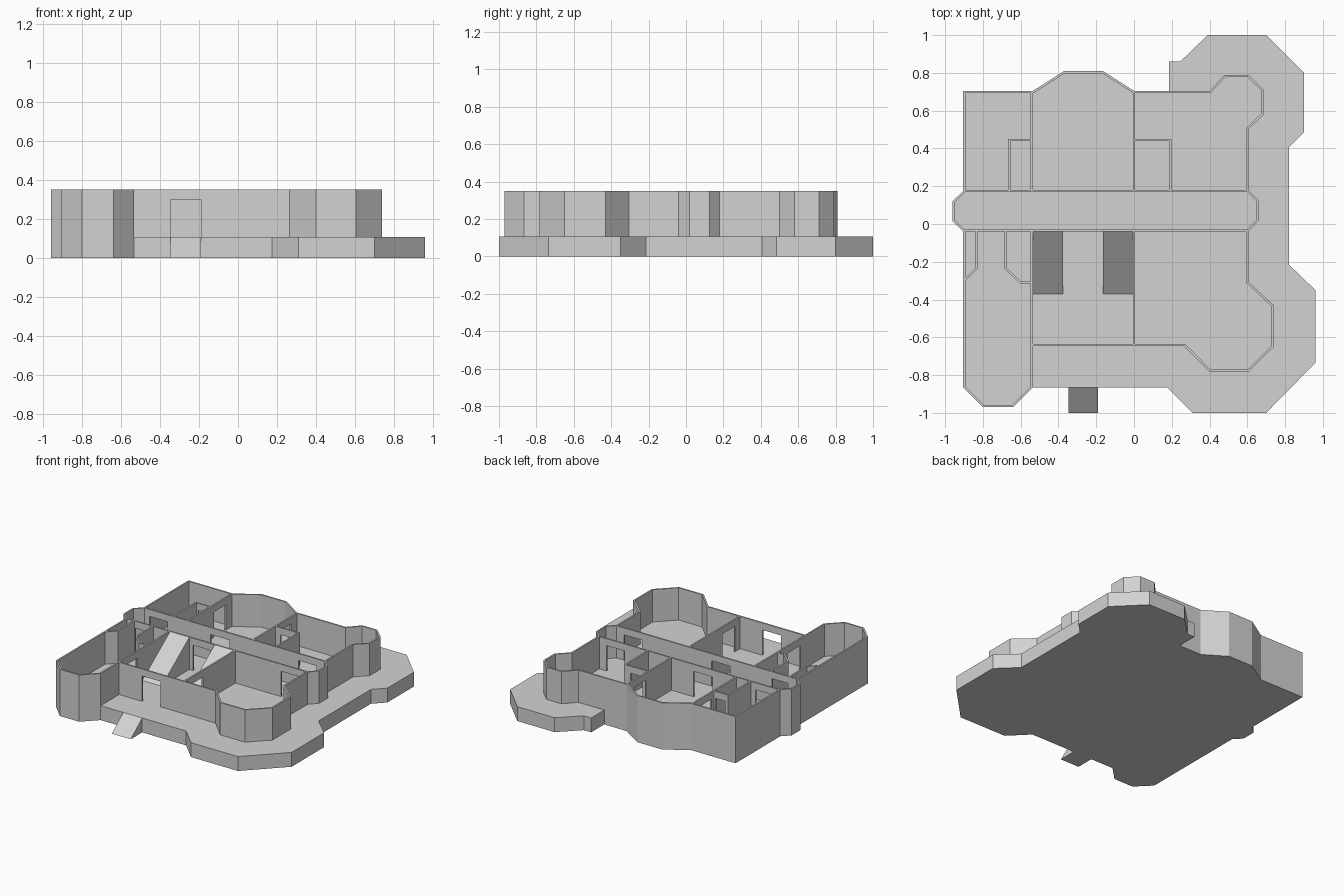
import bpy, bmesh
from mathutils import Vector

if "Cube" in bpy.data.objects:
    bpy.data.objects.remove(bpy.data.objects["Cube"])

FLOOR, TOP, HEAD, T = 0.108, 0.35, 0.298, 0.012

grey = bpy.data.materials.new("plain_grey")
grey.diffuse_color = (0.65, 0.65, 0.65, 1)
grey.use_nodes = True
grey.node_tree.nodes["Principled BSDF"].inputs["Base Color"].default_value = grey.diffuse_color


def finish(name, bm):
    bmesh.ops.recalc_face_normals(bm, faces=bm.faces)
    me = bpy.data.meshes.new(name)
    bm.to_mesh(me)
    bm.free()
    me.materials.append(grey)
    ob = bpy.data.objects.new(name, me)
    bpy.context.collection.objects.link(ob)
    return ob


def prism(bm, pts, z0, z1):
    lo = [bm.verts.new((p[0], p[1], z0)) for p in pts]
    hi = [bm.verts.new((p[0], p[1], z1)) for p in pts]
    bm.faces.new(lo[::-1])
    bm.faces.new(hi)
    n = len(pts)
    for i in range(n):
        j = (i + 1) % n
        bm.faces.new((lo[i], lo[j], hi[j], hi[i]))


def offset(pts, d, closed):
    """Mitred offset of a polyline to its left side."""
    n, out = len(pts), []
    segs = n if closed else n - 1
    norm = []
    for i in range(segs):
        e = (pts[(i + 1) % n] - pts[i]).normalized()
        norm.append(Vector((-e.y, e.x)))
    for i, p in enumerate(pts):
        a = norm[i - 1] if closed or i > 0 else norm[0]
        b = norm[i] if i < segs else norm[-1]
        out.append(p + (a + b) * d / (1 + a.dot(b)))
    return out


# Doorway centres and widths; each cuts whichever wall it lies on
DOORS = [(-0.268, -0.64, 0.155), (-0.268, -0.035, 0.155), (-0.268, 0.175, 0.155),
         (0.46, -0.035, 0.15), (0.46, 0.175, 0.15),
         (-0.76, -0.035, 0.13), (-0.78, 0.175, 0.15),
         (-0.541, 0.55, 0.14), (0.0, 0.55, 0.14),
         (-0.541, -0.5, 0.15), (0.0, -0.5, 0.15),
         (-0.6, 0.445, 0.08), (0.095, 0.445, 0.1)]


def wall(name, coords, closed=False):
    pts = [Vector(c) for c in coords]
    d0, d1 = (0, T) if closed else (-T / 2, T / 2)
    A, B = offset(pts, d0, closed), offset(pts, d1, closed)
    n = len(pts)
    bm = bmesh.new()
    for i in range(n if closed else n - 1):
        j = (i + 1) % n
        e = pts[j] - pts[i]
        length = e.length
        e.normalize()
        cuts = []
        for x, y, w in DOORS:
            r = Vector((x, y)) - pts[i]
            s = r.dot(e)
            if abs(r.x * e.y - r.y * e.x) < 0.008 and w / 2 < s < length - w / 2:
                cuts.append((s - w / 2, s + w / 2))
        nrm = Vector((-e.y, e.x))
        left = (A[i], B[i])
        for s0, s1 in sorted(cuts):
            a = [pts[i] + e * s0 + nrm * d for d in (d0, d1)]
            b = [pts[i] + e * s1 + nrm * d for d in (d0, d1)]
            prism(bm, (left[0], a[0], a[1], left[1]), FLOOR, TOP)
            prism(bm, (a[0], b[0], b[1], a[1]), HEAD, TOP)  # lintel
            left = (b[0], b[1])
        prism(bm, (left[0], A[j], B[j], left[1]), FLOOR, TOP)
    finish(name, bm)


def ramp(name, x0, x1, ylow, yhigh, z0, z1):
    bm = bmesh.new()
    prof = [(ylow, z0), (yhigh, z0), (yhigh, z1)]
    a = [bm.verts.new((x0, y, z)) for y, z in prof]
    b = [bm.verts.new((x1, y, z)) for y, z in prof]
    bm.faces.new(a)
    bm.faces.new(b[::-1])
    for i in range(3):
        j = (i + 1) % 3
        bm.faces.new((a[i], a[j], b[j], b[i]))
    finish(name, bm)


# Outline shared by slab and outer wall (west side, anticlockwise)
west = [(0.0, 0.705), (-0.165, 0.81), (-0.37, 0.81), (-0.535, 0.705), (-0.905, 0.705),
        (-0.905, 0.175), (-0.96, 0.12), (-0.96, 0.015), (-0.905, -0.04),
        (-0.905, -0.865), (-0.80, -0.97), (-0.64, -0.97), (-0.535, -0.865)]

# Base slab with terrace
terrace = [(0.175, -0.865), (0.31, -1.0), (0.70, -1.0), (0.96, -0.735), (0.96, -0.35),
           (0.82, -0.215), (0.82, 0.405), (0.90, 0.485), (0.90, 0.80), (0.70, 1.0),
           (0.39, 1.0), (0.245, 0.86), (0.185, 0.86), (0.185, 0.705)]
bm = bmesh.new()
prism(bm, west + terrace, 0, FLOOR)
finish("base_slab", bm)

# Outer walls with corner bays
east = [(-0.535, -0.646), (0.265, -0.646), (0.40, -0.783), (0.605, -0.783), (0.74, -0.65),
        (0.74, -0.43), (0.605, -0.305), (0.605, -0.04), (0.66, 0.018), (0.66, 0.125),
        (0.605, 0.18), (0.605, 0.50), (0.687, 0.58), (0.687, 0.71), (0.605, 0.79),
        (0.48, 0.79), (0.40, 0.705)]
wall("outer_wall", west + east, closed=True)

# Interior walls
wall("hall_wall_back", [(-0.90, 0.175), (0.60, 0.175)])
wall("hall_wall_front", [(-0.90, -0.035), (0.60, -0.035)])
for side, x in (("left", -0.541), ("right", 0.0)):
    wall("back_room_wall_" + side, [(x, 0.175), (x, 0.70)])
    wall("front_room_wall_" + side, [(x, -0.64), (x, -0.035)])
wall("back_closet_left", [(-0.66, 0.175), (-0.66, 0.445), (-0.541, 0.445)])
wall("back_closet_right", [(0.0, 0.445), (0.192, 0.445), (0.192, 0.175)])
wall("front_closet_left", [(-0.835, -0.035), (-0.835, -0.235), (-0.90, -0.30)])
wall("front_closet_right", [(-0.68, -0.035), (-0.68, -0.235), (-0.60, -0.31), (-0.541, -0.31)])

# Ramps: two inside, one at the front door
ramp("stair_ramp_left", -0.535, -0.375, -0.37, -0.041, FLOOR, TOP)
ramp("stair_ramp_right", -0.165, -0.006, -0.37, -0.041, FLOOR, TOP)
ramp("entrance_ramp", -0.347, -0.19, -1.0, -0.865, 0.0, FLOOR)
